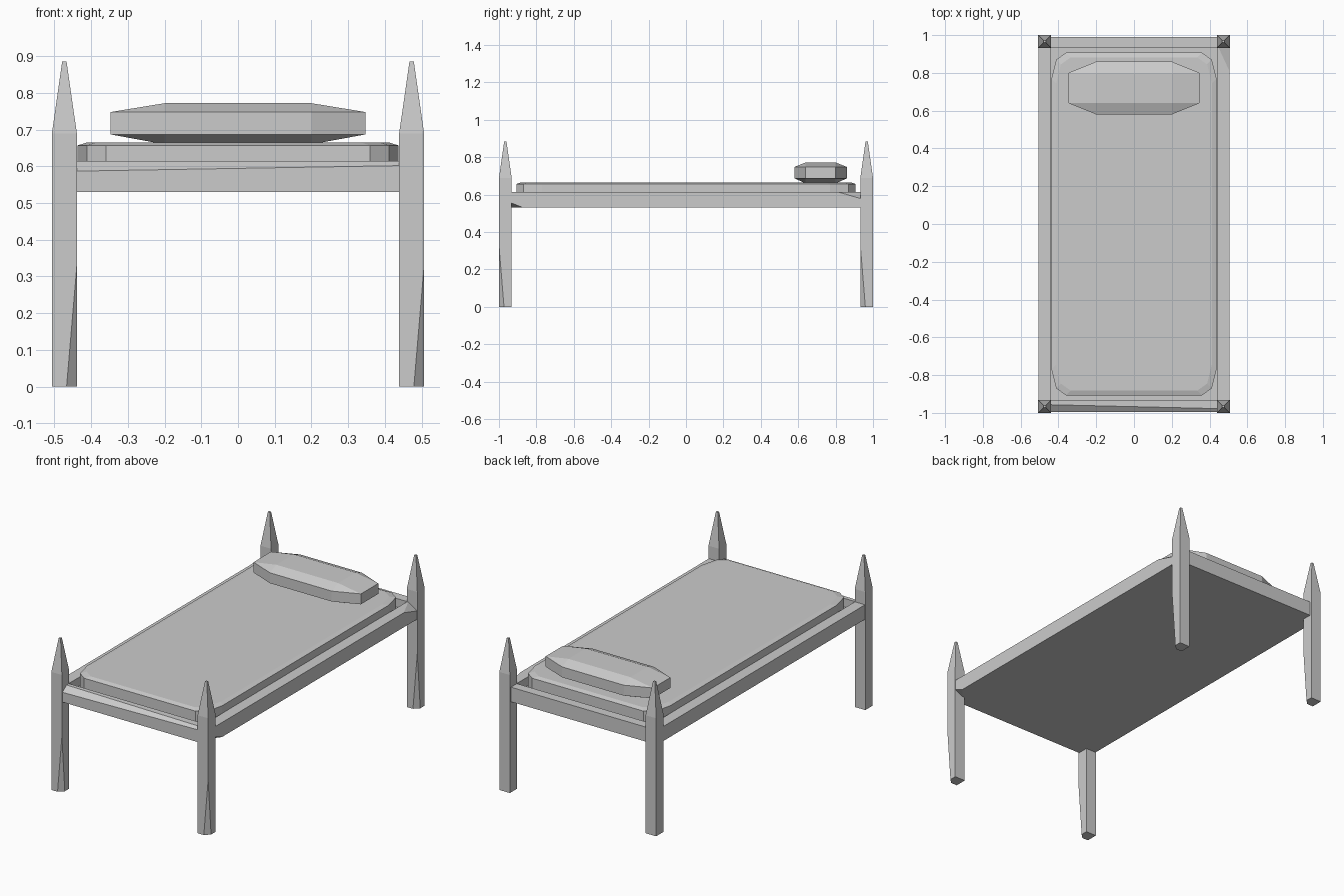
import bpy, bmesh
from mathutils import Vector

if "Cube" in bpy.data.objects:
    bpy.data.objects.remove(bpy.data.objects["Cube"])


def finish(name, bm):
    bmesh.ops.recalc_face_normals(bm, faces=bm.faces)
    me = bpy.data.meshes.new(name)
    bm.to_mesh(me)
    bm.free()
    ob = bpy.data.objects.new(name, me)
    bpy.context.collection.objects.link(ob)
    return ob


def loft(layers):
    """Stack closed rings of (x, y, z) points with capped ends."""
    bm = bmesh.new()
    rings = [[bm.verts.new(p) for p in ring] for ring in layers]
    n = len(rings[0])
    for a, b in zip(rings, rings[1:]):
        for i in range(n):
            j = (i + 1) % n
            bm.faces.new((a[i], a[j], b[j], b[i]))
    bm.faces.new(rings[0][::-1])
    bm.faces.new(rings[-1])
    return bm


def rect(x0, x1, y0, y1, z):
    return [(x0, y0, z), (x1, y0, z), (x1, y1, z), (x0, y1, z)]


def box(x0, x1, y0, y1, z0, z1):
    return loft([rect(x0, x1, y0, y1, z0), rect(x0, x1, y0, y1, z1)])


def chip(bm, a, b, c, corner):
    """Slice off the corner lying beyond the plane through a, b, c."""
    a, b, c, corner = map(Vector, (a, b, c, corner))
    n = (b - a).cross(c - a).normalized()
    if n.dot(corner - a) < 0:
        n = -n
    res = bmesh.ops.bisect_plane(bm, geom=bm.verts[:] + bm.edges[:] + bm.faces[:],
                                 dist=1e-5, plane_co=a, plane_no=n, clear_outer=True)
    bmesh.ops.holes_fill(bm, edges=[e for e in bm.edges if e.is_boundary], sides=0)


# Four pointed posts, each whittled on one lower corner
H = 0.034
for sx, side in ((-1, "left"), (1, "right")):
    for sy, end in ((-1, "front"), (1, "back")):
        cx, cy = sx * 0.473, sy * 0.966
        bm = loft([rect(cx - w, cx + w, cy - w, cy + w, z)
                   for w, z in ((H, 0), (H, 0.69), (0.006, 0.885))])
        chip(bm, (cx + H, cy - H, 0.33), (cx + 0.006, cy - H, 0),
             (cx + H, cy - 0.007, 0), (cx + H, cy - H, 0))
        finish(f"{end}_{side}_post", bm)

# Side rails, the right one chipped near both ends
Z0, Z1 = 0.53, 0.615
finish("left_rail", box(-0.505, -0.44, -0.94, 0.94, Z0, Z1))
bm = box(0.44, 0.505, -0.94, 0.94, Z0, Z1)
chip(bm, (0.505, 0.81, Z1), (0.445, 0.94, Z1), (0.505, 0.94, 0.577), (0.505, 0.94, Z1))
chip(bm, (0.505, -0.87, Z0), (0.45, -0.94, Z0), (0.505, -0.94, 0.558), (0.505, -0.94, Z0))
finish("right_rail", bm)

# End rails, the front one planed along its upper outer edge
finish("head_rail", box(-0.45, 0.45, 0.935, 0.99, Z0, Z1))
bm = box(-0.45, 0.45, -0.995, -0.935, Z0, Z1)
chip(bm, (-0.44, -0.995, 0.587), (0.44, -0.995, 0.602), (0, -0.967, Z1), (0, -0.995, Z1))
finish("foot_rail", bm)

# Base board closing the underside
finish("base_board", box(-0.45, 0.45, -0.95, 0.95, Z0, 0.565))


# Mattress with cut corners and a slightly domed edge
def mattress_ring(d, z):
    q = [(0.437, 0.77), (0.412, 0.87), (0.36, 0.907)]
    q = [(x - d, y - d) for x, y in q]
    pts = q + [(-x, y) for x, y in q[::-1]] + [(-x, -y) for x, y in q] + [(x, -y) for x, y in q[::-1]]
    return [(x, y, z) for x, y in pts]


finish("mattress", loft([mattress_ring(0, 0.56), mattress_ring(0, 0.657),
                         mattress_ring(0.025, 0.665)]))

# Pillow: faceted cushion as the hull of its cross-sections
bm = bmesh.new()
for sx in (-1, 1):
    for sy in (-1, 1):
        for x, y, z in ((0.2, 0.08, 0.66), (0.347, 0.08, 0.687), (0.2, 0.14, 0.687),
                        (0.347, 0.08, 0.748), (0.2, 0.14, 0.748), (0.2, 0.08, 0.772)):
            bm.verts.new((sx * x, 0.72 + sy * y, z))
bmesh.ops.convex_hull(bm, input=bm.verts)
bmesh.ops.dissolve_limit(bm, angle_limit=0.01, verts=bm.verts, edges=bm.edges)
finish("pillow", bm)
